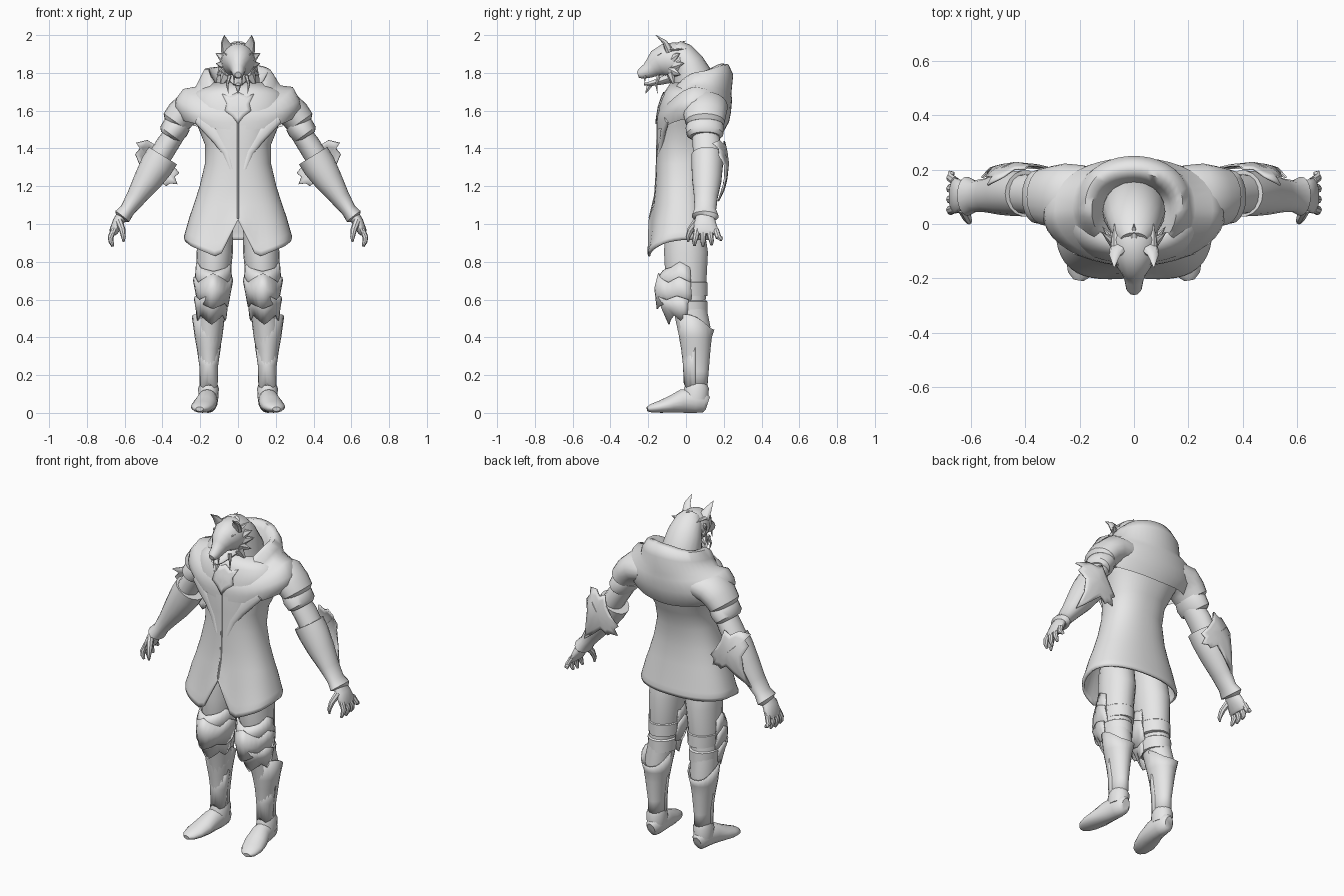
import bpy, bmesh, math
from mathutils import Vector
from mathutils.bvhtree import BVHTree

grey = bpy.data.materials.new("plain_grey")
grey.diffuse_color = (0.8, 0.8, 0.8, 1)


def make(name, verts, faces, mirror=False, thick=0, angle=40):
    me = bpy.data.meshes.new(name)
    me.from_pydata([tuple(v) for v in verts], [], faces)
    bm = bmesh.new()
    bm.from_mesh(me)
    bmesh.ops.recalc_face_normals(bm, faces=bm.faces)
    bm.to_mesh(me)
    bm.free()
    ob = bpy.data.objects.new(name, me)
    bpy.context.collection.objects.link(ob)
    me.materials.append(grey)
    if thick:
        m = ob.modifiers.new("thickness", 'SOLIDIFY')
        m.thickness = thick
    if mirror:
        ob.modifiers.new("mirror", 'MIRROR').use_mirror_merge = False
    bpy.ops.object.select_all(action='DESELECT')
    ob.select_set(True)
    bpy.context.view_layer.objects.active = ob
    bpy.ops.object.shade_smooth_by_angle(angle=math.radians(angle))
    return ob


def grid_faces(rows, n, closed=True):
    return [(r*n+i, r*n+(i+1) % n, (r+1)*n+(i+1) % n, (r+1)*n+i)
            for r in range(rows-1) for i in range(n if closed else n-1)]


def loft(name, rings, n=16, v=(0, 1, 0), t=None, mirror=False, caps=True,
         power=2, thick=0, edit=None, angle=40):
    """Skin rings (x, y, z, radius_u, radius_v) along their path."""
    c = [Vector(r[:3]) for r in rings]
    verts = []
    for k, r in enumerate(rings):
        d = Vector(t) if t else (c[min(k+1, len(c)-1)]-c[max(k-1, 0)]).normalized()
        u = Vector(v).cross(d).normalized()
        w = d.cross(u)
        for i in range(n):
            a = 2*math.pi*i/n
            ca, sa = math.cos(a), math.sin(a)
            p = c[k] + u*r[3]*math.copysign(abs(ca)**(2/power), ca) \
                + w*r[4]*math.copysign(abs(sa)**(2/power), sa)
            verts.append(edit(k, p) if edit else p)
    faces = grid_faces(len(rings), n)
    if caps:
        faces += [tuple(range(n)), tuple(range((len(rings)-1)*n, len(rings)*n))]
    return make(name, verts, faces, mirror, thick, angle)


def spike(name, base, tip, r, flat=1.0, bend=(0, 0, 0), mirror=True, n=6):
    b, e = Vector(base), Vector(tip)
    m = (b+e)/2 + Vector(bend)
    v = (0, 1, 0) if abs((e-b).normalized().y) < .8 else (0, 0, 1)
    return loft(name, [(*b, r, r*flat), (*m, r*.6, r*flat*.6), (*e, .001, .001)],
                n, v, mirror=mirror)


def guard(name, rings, dips, span, n=17, cx=.14, cy=0):
    """Curved armour plate open at the back; dips shape each edge into points."""
    verts = []
    for (z, rx, ry), (centre, side) in zip(rings, dips):
        for i in range(n):
            a = math.radians(span)*(2*i/(n-1)-1)
            s = abs(2*i/(n-1)-1)
            peak = 1-abs(s-.75)/.25 if s > .5 else 0
            verts.append((cx+rx*math.sin(a), cy-ry*math.cos(a),
                          z+centre*max(0, 1-2*s)+side*peak))
    return make(name, verts, grid_faces(len(rings), n, False), True, .008, 30)


# Long coat with a split, pointed front hem that flares forward
def hem(k, p):
    if k < 4:
        x = abs(p.x)
        front = 1.02-2*x if x < .1 else .82+(x-.1)*.42
        f = min(1, max(0, (-p.y-.02)/.1))
        low = front*f + .915*(1-f)
        p.z = low + (p.z-.86)*(1.1-low)/.24
        p.y -= .03*f*min(1, x/.2)*(1-k/5)
    return p


coat = loft("coat", [(0, -.025, .86, .282, .17), (0, -.025, .885, .287, .172),
                     (0, -.025, .92, .279, .167),
                     (0, -.025, 1.02, .257, .157), (0, -.025, 1.10, .235, .147),
                     (0, -.025, 1.2, .203, .137), (0, -.02, 1.32, .175, .137),
                     (0, -.005, 1.42, .175, .15), (0, .02, 1.52, .215, .175),
                     (0, .035, 1.62, .265, .178), (0, .045, 1.69, .24, .165),
                     (0, .05, 1.75, .155, .13)],
            48, t=(0, 0, 1), power=2.3, caps=False, thick=.012, edit=hem)

# Draped cowl: radius, front y, back y, front z, back z, side z
cowl_rows = [(.10, -.04, .14, 1.70, 1.74, 1.72), (.135, -.085, .165, 1.67, 1.82, 1.77),
             (.155, -.10, .19, 1.66, 1.85, 1.81), (.18, -.12, .225, 1.64, 1.845, 1.81),
             (.205, -.13, .25, 1.625, 1.79, 1.765), (.225, -.135, .24, 1.61, 1.69, 1.73),
             (.29, -.148, .244, 1.59, 1.66, 1.72), (.328, -.153, .238, 1.56, 1.59, 1.66),
             (.335, -.155, .228, 1.535, 1.54, 1.62), (.29, -.155, .20, 1.50, 1.49, 1.55)]
verts, N = [], 40
for r, yf, yb, zf, zb, zs in cowl_rows:
    for i in range(N):
        a = 2*math.pi*i/N
        s = math.sin(a)
        q = s**.8 if s > 0 else s
        fold = .008*math.sin(3*a+r*30)*abs(math.cos(a))
        verts.append((r*math.cos(a), (yf+yb)/2+q*(yb-yf)/2,
                      zs+((zb if s > 0 else zf)-zs)*abs(s)**1.5+fold))
cowl = make("cowl", verts, grid_faces(len(cowl_rows), N), angle=60)

# Chest plate and soft lapel folds laid on the coat front
dg = bpy.context.evaluated_depsgraph_get()
trees = [BVHTree.FromObject(o, dg) for o in (coat, cowl)]


def on_front(x, z, off):
    hits = [t.ray_cast(Vector((x, -1, z)), Vector((0, 1, 0)))[0] for t in trees]
    return Vector((x, min([h.y for h in hits if h] or [-.1])-off, z))


half = [(0, 1.53), (.03, 1.57), (.07, 1.60), (.06, 1.64), (.085, 1.69), (.045, 1.675), (0, 1.70)]
outline = half + [(-x, z) for x, z in half[-2:0:-1]]
m = len(outline)
pts = [on_front(x*s, 1.62+(z-1.62)*s, .007) for s in (1, .66, .33) for x, z in outline]
make("chest_plate", pts + [on_front(0, 1.62, .007)],
     grid_faces(3, m) + [(2*m+i, 2*m+(i+1) % m, 3*m) for i in range(m)], thick=.008)
loft("lapel_fold", [(*on_front(x, z, -.012), r, .015) for x, z, r in
                    [(.21, 1.56, .03), (.15, 1.51, .04), (.10, 1.45, .035),
                     (.06, 1.38, .025), (.035, 1.29, .012)]],
     12, mirror=True, angle=80)
loft("front_seam", [(0, on_front(0, z, -.001).y, z, .006, .004)
                    for z in (1.54, 1.45, 1.35, 1.25, 1.15, 1.03)], 6)

# Sleeves, arms and gauntlets
loft("upper_sleeve", [(.18, .10, 1.63, .08, .115), (.255, .10, 1.62, .088, .122),
                      (.30, .10, 1.58, .083, .113), (.33, .10, 1.54, .078, .105),
                      (.335, .10, 1.53, .06, .09)], 20, mirror=True)
loft("sleeve_cuff", [(.305, .10, 1.54, .065, .09), (.33, .10, 1.51, .074, .102),
                     (.357, .10, 1.475, .068, .098), (.365, .10, 1.462, .05, .08)],
     20, mirror=True)
loft("upper_arm", [(.32, .10, 1.50, .055, .07), (.375, .11, 1.42, .06, .075),
                   (.43, .11, 1.33, .06, .07)], 16, mirror=True)
loft("gauntlet", [(.398, .112, 1.362, .088, .085), (.43, .112, 1.31, .088, .084),
                  (.48, .11, 1.23, .075, .078), (.54, .105, 1.14, .053, .063),
                  (.585, .102, 1.075, .04, .058), (.613, .102, 1.04, .046, .072),
                  (.62, .10, 1.03, .032, .055)], 18, mirror=True)

# Ragged elbow fin behind the arm, curling over its outer side
fin = [(.40, 1.44), (.44, 1.42), (.48, 1.445), (.54, 1.43), (.52, 1.40), (.545, 1.37),
       (.52, 1.31), (.53, 1.22), (.56, 1.12), (.48, 1.18), (.42, 1.23), (.38, 1.20),
       (.36, 1.215), (.32, 1.21), (.335, 1.25), (.31, 1.27), (.35, 1.32), (.385, 1.38)]
m = len(fin)
pts = []
for s in (1, .75, .5):
    for x, z in fin:
        dx, dz = (x-.435)*s, (z-1.32)*s
        p = dx*.8+dz*.6
        along = dx*.6-dz*.8
        pts.append((.435+dx, .225-(3.5 if p > 0 else .9)*p*p-.9*along*along, 1.32+dz))
make("elbow_fin", pts + [(.435, .228, 1.32)], grid_faces(3, m) +
     [(2*m+i, 2*m+(i+1) % m, 3*m) for i in range(m)], True, .008)

# Hands with fingers and thumb
loft("palm", [(.61, .10, 1.05, .03, .045), (.635, .10, 1.01, .03, .058),
              (.658, .105, .96, .024, .068), (.664, .105, .945, .015, .06)], 14, mirror=True)
for i, (yt, zt) in enumerate([(.045, .885), (.09, .88), (.135, .888), (.185, .915)]):
    y = .058+i*.033
    loft("finger", [(.658, y, .97, .015, .017), (.675, (y+yt)/2, .93, .015, .016),
                    (.672, yt, (zt+.93)/2, .013, .013), (.662, yt, zt, .007, .007)],
         8, mirror=True)
loft("thumb", [(.63, .06, 1.015, .02, .022), (.613, .025, .97, .017, .018),
               (.606, .01, .93, .012, .012), (.606, .012, .905, .005, .005)], 8, mirror=True)

# Legs with knee guards, greaves and boots
loft("leg", [(.10, -.02, 1.10, .08, .08), (.12, -.005, .95, .092, .108),
             (.123, 0, .85, .096, .118), (.13, 0, .70, .088, .11),
             (.14, .015, .58, .075, .09), (.15, .04, .46, .075, .09),
             (.155, .05, .33, .055, .072), (.155, .05, .20, .042, .055),
             (.155, .055, .08, .042, .052)], 18, t=(0, 0, 1), mirror=True)
guard("thigh_guard", [(.77, .093, .125), (.72, .098, .148), (.66, .092, .155)],
      [(-.02, .03), (0, 0), (-.04, -.01)], 100, cx=.13)
guard("knee_guard", [(.69, .106, .148), (.63, .094, .168), (.58, .082, .155)],
      [(.05, .03), (.03, .01), (-.03, -.02)], 100, cx=.132)
guard("knee_point", [(.60, .085, .15), (.56, .078, .12), (.52, .072, .085)],
      [(.03, .02), (-.01, 0), (-.05, -.03)], 95, cx=.14)
for z, rx, ry, cx, cy in [(.69, .093, .115, .13, 0), (.59, .084, .1, .138, .014)]:
    loft("leg_band", [(cx, cy, z+.01, rx-.012, ry-.012), (cx, cy, z, rx, ry),
                      (cx, cy+.006, z-.07, rx-.006, ry-.005),
                      (cx, cy+.006, z-.075, rx-.02, ry-.02)], 18, t=(0, 0, 1), mirror=True)


def greave_edge(k, p):
    if k == 0:
        p.z += (.05-p.y)*.45 + max(0, abs(p.x-.155)-.06)*.8
    return p


loft("greave", [(.157, .05, .485, .087, .1), (.156, .05, .40, .073, .087),
                (.156, .052, .34, .062, .078), (.154, .054, .22, .045, .066),
                (.155, .055, .13, .046, .058)], 20, t=(0, 0, 1), mirror=True, caps=False,
     thick=.006, edit=greave_edge)
guard("shin_plate", [(.36, .066, .07), (.25, .05, .066), (.13, .047, .062)],
      [(-.03, .02), (0, 0), (.03, -.02)], 90, cx=.155, cy=.05)
loft("ankle_cuff", [(.156, .055, .155, .046, .056), (.156, .055, .13, .055, .066),
                    (.157, .05, .07, .052, .068)], 16, t=(0, 0, 1), mirror=True)
loft("boot", [(.155, .115, .05, .025, .035), (.155, .10, .055, .04, .054),
              (.156, .05, .065, .05, .065), (.164, -.02, .062, .055, .062),
              (.176, -.08, .045, .063, .045), (.191, -.14, .032, .06, .032),
              (.2, -.185, .024, .043, .022), (.203, -.205, .02, .02, .012)],
     16, v=(0, 0, 1), mirror=True)

# Neck and wolf-like head
loft("neck", [(0, .05, 1.66, .115, .12), (0, .045, 1.76, .115, .112), (0, .01, 1.85, .10, .085),
              (0, -.03, 1.91, .08, .065), (0, -.06, 1.94, .05, .04)], 20)
loft("head", [(0, .04, 1.86, .05, .05), (0, 0, 1.86, .08, .085), (0, -.06, 1.865, .092, .097),
              (0, -.11, 1.865, .084, .09), (0, -.15, 1.85, .064, .073),
              (0, -.175, 1.83, .046, .054), (0, -.205, 1.81, .035, .04),
              (0, -.24, 1.795, .028, .028), (0, -.255, 1.79, .016, .016)], 16, v=(0, 0, 1), angle=35)
loft("lower_jaw", [(0, -.08, 1.775, .06, .03), (0, -.14, 1.755, .042, .02),
                   (0, -.19, 1.742, .028, .013), (0, -.222, 1.74, .012, .007)], 10, v=(0, 0, 1))
spike("chin_tuft", (0, -.19, 1.74), (0, -.215, 1.69), .018, mirror=False)
spike("ear", (.055, -.09, 1.92), (.073, -.16, 2.0), .036, .6, (.006, .012, .003), n=8)
spike("brow", (.016, -.175, 1.87), (.075, -.13, 1.905), .012, .7, (0, -.008, 0))
spike("tusk", (.045, -.145, 1.785), (.05, -.15, 1.69), .011, 1, (.01, -.01, 0))
spike("fang", (.02, -.215, 1.785), (.022, -.22, 1.745), .007)

# Cheek and crown fur tufts
for y, z, ty, tz, tx in [(-.08, 1.87, -.03, 1.905, .118), (-.08, 1.84, -.01, 1.85, .116),
                         (-.08, 1.81, -.03, 1.79, .112), (-.08, 1.79, -.06, 1.73, .095)]:
    spike("cheek_fur", (.06, y, z), (tx, ty, tz), .034, .6)
for x in (0, .03, .06):
    spike("crown_fur", (x, -.09, 1.94-x*.3), (x*1.2, .0, 1.97-x*.7), .026, .5,
          mirror=x > 0)
